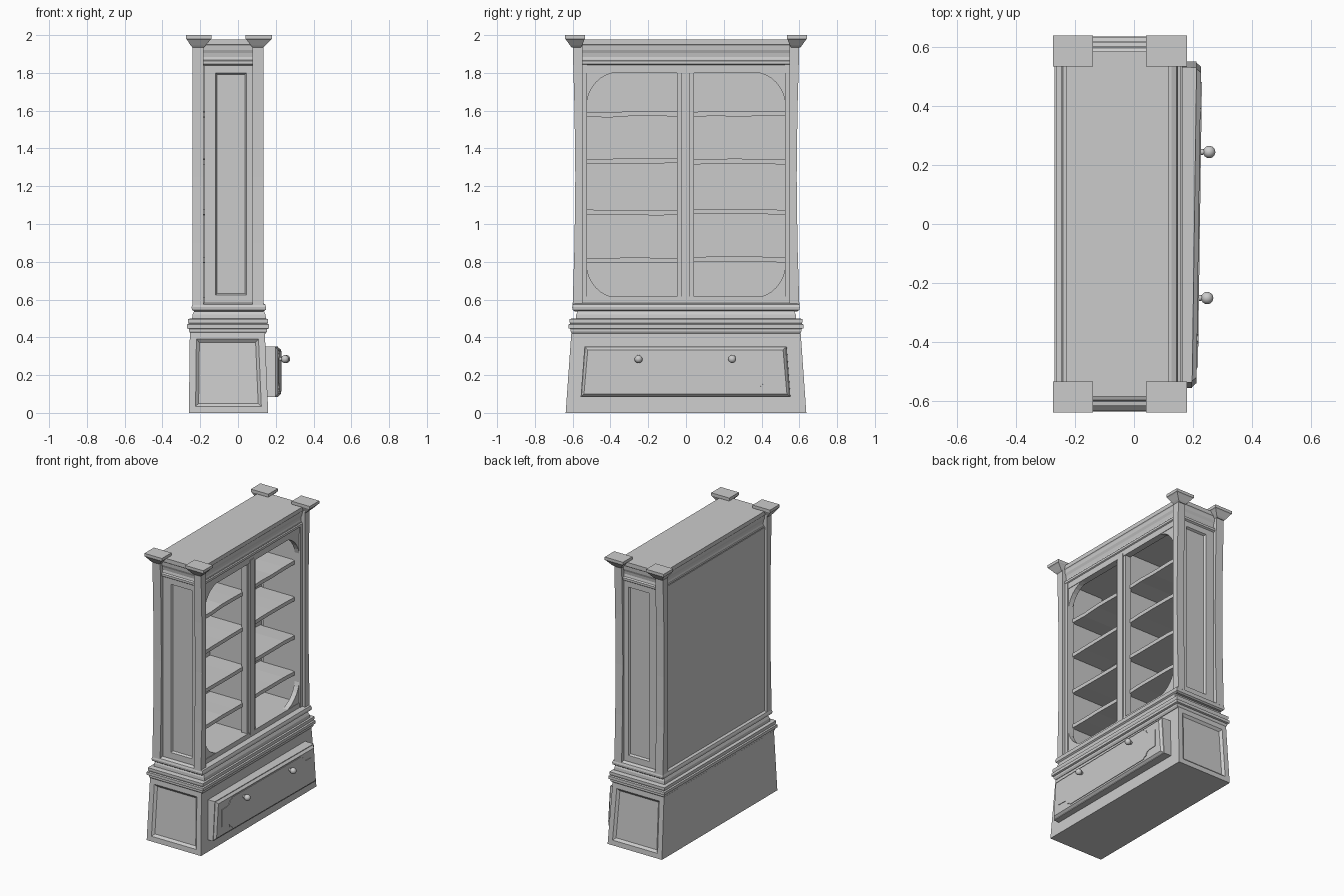
import bpy, bmesh, math, random
from mathutils import Vector, Matrix

if "Cube" in bpy.data.objects:
    bpy.data.objects.remove(bpy.data.objects["Cube"])

random.seed(4)


def finish(name, bm):
    bmesh.ops.recalc_face_normals(bm, faces=bm.faces)
    me = bpy.data.meshes.new(name)
    bm.to_mesh(me)
    bm.free()
    ob = bpy.data.objects.new(name, me)
    bpy.context.collection.objects.link(ob)
    return ob


def recess(bm, normal, insets):
    """Inset the face pointing along normal; insets = [(thickness, depth), ...]"""
    bm.normal_update()
    f = max(bm.faces, key=lambda f: f.normal.dot(Vector(normal)))
    for t, d in insets:
        bmesh.ops.inset_region(bm, faces=[f], thickness=t, depth=d, use_even_offset=True)


def loft(name, rings, panels=()):
    """Stack rectangles (x0, x1, y0, y1, z) into a solid."""
    bm = bmesh.new()
    loops = [[bm.verts.new(p) for p in ((a, c, z), (b, c, z), (b, d, z), (a, d, z))]
             for a, b, c, d, z in rings]
    for lo, hi in zip(loops, loops[1:]):
        for i in range(4):
            j = (i + 1) % 4
            bm.faces.new((lo[i], lo[j], hi[j], hi[i]))
    bm.faces.new(loops[0][::-1])
    bm.faces.new(loops[-1])
    bmesh.ops.recalc_face_normals(bm, faces=bm.faces)
    for n, insets in panels:
        recess(bm, n, insets)
    return finish(name, bm)


def box(name, x0, x1, y0, y1, z0, z1, panels=()):
    return loft(name, [(x0, x1, y0, y1, z0), (x0, x1, y0, y1, z1)], panels)


def moulding(name, rect, steps):
    """Solid moulding: steps = [(outward offset, z), ...] around a rectangle."""
    x0, x1, y = rect
    return loft(name, [(x0 - o, x1 + o, -y - o, y + o, z) for o, z in steps])


def prism(name, pts, x0, x1):
    """Extrude a (y, z) outline along x."""
    bm = bmesh.new()
    f = bm.faces.new([bm.verts.new((x0, y, z)) for y, z in pts])
    r = bmesh.ops.extrude_face_region(bm, geom=[f])
    for v in r["geom"]:
        if isinstance(v, bmesh.types.BMVert):
            v.co.x = x1
    return finish(name, bm)


# Flared base with framed side panels
groove = [(0.035, 0), (0.016, -0.014)]
loft("base", [(-0.26, 0.16, -0.637, 0.637, 0), (-0.255, 0.142, -0.607, 0.607, 0.425)],
     [((0, 1, 0), groove), ((0, -1, 0), groove)])
moulding("base_moulding", (-0.255, 0.15, 0.607),
         [(-0.004, 0.42), (0.004, 0.432), (0.004, 0.444), (0.015, 0.448), (0.015, 0.468),
          (0.006, 0.472), (0.01, 0.482), (0.01, 0.497), (-0.01, 0.5)])
moulding("plinth_step", (-0.235, 0.14, 0.575),
         [(0.008, 0.497), (0.006, 0.52), (-0.005, 0.545)])
moulding("cabinet_foot", (-0.235, 0.138, 0.592),
         [(-0.002, 0.538), (0.009, 0.546), (0.011, 0.56), (0.006, 0.575), (-0.01, 0.582)])

# Cabinet back, floor and centre divider
box("back_panel", -0.225, -0.2, -0.56, 0.56, 0.57, 1.87)
box("cabinet_floor", -0.21, 0.105, -0.56, 0.56, 0.57, 0.612)
box("divider", -0.205, 0.095, -0.022, 0.018, 0.6, 1.86)
box("front_mullion", 0.06, 0.105, -0.048, 0.042, 0.6, 1.82)
box("mullion_bead", 0.1, 0.114, -0.026, 0.02, 0.6, 1.82)
box("top_rail", 0.065, 0.11, -0.56, 0.56, 1.8, 1.87)
box("bottom_rail", 0.065, 0.11, -0.56, 0.56, 0.575, 0.615)

for s, side in ((-1, "left"), (1, "right")):
    # Side wall with sunken panel, front stile
    y0, y1 = sorted((s * 0.53, s * 0.573))
    box("side_wall_" + side, -0.178, 0.105, y0, y1, 0.565, 1.86,
        [((0, s, 0), [(0.06, 0), (0.008, -0.014)])])
    y0, y1 = sorted((s * 0.523, s * 0.562))
    box("front_stile_" + side, 0.06, 0.115, y0, y1, 0.575, 1.85)

    # Rounded corner brackets in the front opening
    for zc, v, r in ((1.803, -1, "top"), (0.61, 1, "bottom")):
        ry, rz = 0.17, 0.185
        yc = s * 0.527
        pts = [(yc, zc)]
        for i in range(9):
            a = math.pi / 2 * i / 8
            pts.append((yc - s * ry * (1 - math.cos(a)), zc + v * rz * (1 - math.sin(a))))
        prism("corner_bracket_%s_%s" % (r, side), pts, 0.072, 0.107)

    # Posts bowed slightly inwards, with flared square caps
    for front in (False, True):
        name = ("front_" if front else "rear_") + side
        xa, xb = (0.078, 0.134) if front else (-0.242, -0.182)
        ca, cb = (0.04, 0.18) if front else (-0.275, -0.14)
        rings = []
        for t, z in ((0, 0.57), (0.25, 0.9), (0.5, 1.25), (0.75, 1.6), (1, 1.95)):
            yo = 0.6 - 0.014 * math.sin(math.pi * t)
            y0, y1 = sorted((s * 0.547, s * yo))
            rings.append((xa, xb, y0, y1, z))
        loft("post_" + name, rings)
        rings = []
        for k, z in ((0, 1.935), (0.25, 1.945), (0.85, 1.975), (1, 1.98), (1, 2.0)):
            mix = lambda a, b: a + (b - a) * k
            y0, y1 = sorted((s * mix(0.555, 0.535), s * mix(0.605, 0.64)))
            rings.append((mix(xa, ca), mix(xb, cb), y0, y1, z))
        loft("post_cap_" + name, rings)

# Cornice with a cove between the posts
moulding("cornice", (-0.215, 0.105, 0.572),
         [(0.0, 1.838), (0.012, 1.846), (0.012, 1.862), (0.002, 1.868), (-0.002, 1.885),
          (0.001, 1.905), (0.008, 1.922), (0.01, 1.945), (0.014, 1.95), (0.014, 1.978)])

# Slightly warped shelves in both bays
for z in (0.81, 1.062, 1.33, 1.58):
    for y0, y1, side in ((-0.535, -0.02, "left"), (0.015, 0.535, "right")):
        bm = bmesh.new()
        prev = None
        n = 4
        for i in range(n + 1):
            y = y0 + (y1 - y0) * i / n
            w = z + random.uniform(-0.004, 0.006)
            ring = [bm.verts.new(p) for p in ((-0.205, y, w - 0.013), (0.07, y, w - 0.013),
                                              (0.07, y, w + 0.013), (-0.205, y, w + 0.013))]
            if prev:
                for k in range(4):
                    bm.faces.new((prev[k], prev[k - 1], ring[k - 1], ring[k]))
            else:
                bm.faces.new(ring)
            prev = ring
        bm.faces.new(prev)
        finish("shelf_" + side, bm)

# Drawer, pulled out and a little askew: parts are built square, then turned
parts = [prism("drawer_frame", [(-0.555, 0.083), (0.555, 0.083), (0.535, 0.352), (-0.535, 0.352)],
               0.12, 0.205)]
bm = bmesh.new()
loops = []
for x, o in ((0.2, 0), (0.22, 0.018)):
    loops.append([bm.verts.new((x, y, z)) for y, z in
                  ((-0.555 + o, 0.083 + o), (0.555 - o, 0.083 + o),
                   (0.535 - o, 0.352 - o), (-0.535 + o, 0.352 - o))])
for i in range(4):
    j = (i + 1) % 4
    bm.faces.new((loops[0][i], loops[0][j], loops[1][j], loops[1][i]))
bm.faces.new(loops[0][::-1])
bm.faces.new(loops[1])
parts.append(finish("drawer_bevel", bm))

# Raised drawer panel with scooped, stepped corners
pts = []
for sy, sz in ((-1, -1), (1, -1), (1, 1), (-1, 1)):
    corner = [(0.485, 0.06), (0.43, 0.062)]
    for i in range(1, 5):
        a = math.pi / 2 * i / 4
        corner.append((0.43 - 0.035 * math.sin(a), 0.062 + 0.03 * (1 - math.cos(a))))
    corner += [(0.375, 0.096), (0.37, 0.107)]
    if sy * sz < 0:
        corner.reverse()
    pts += [(sy * y, 0.22 + sz * z) for y, z in corner]
parts.append(prism("drawer_panel", pts, 0.215, 0.224))

# Round knobs on short stems
for y in (-0.248, 0.248):
    bm = bmesh.new()
    bmesh.ops.create_uvsphere(bm, u_segments=16, v_segments=10, radius=0.021,
                              matrix=Matrix.Translation((0.252, y, 0.285)))
    bmesh.ops.create_cone(bm, cap_ends=True, segments=12, radius1=0.011, radius2=0.008,
                          depth=0.025,
                          matrix=Matrix.Translation((0.231, y, 0.285)) @ Matrix.Rotation(math.pi / 2, 4, 'Y'))
    knob = finish("drawer_knob", bm)
    knob.data.shade_smooth()
    parts.append(knob)
for ob in parts:
    ob.data.transform(Matrix.Rotation(-0.014, 4, 'Z'))
